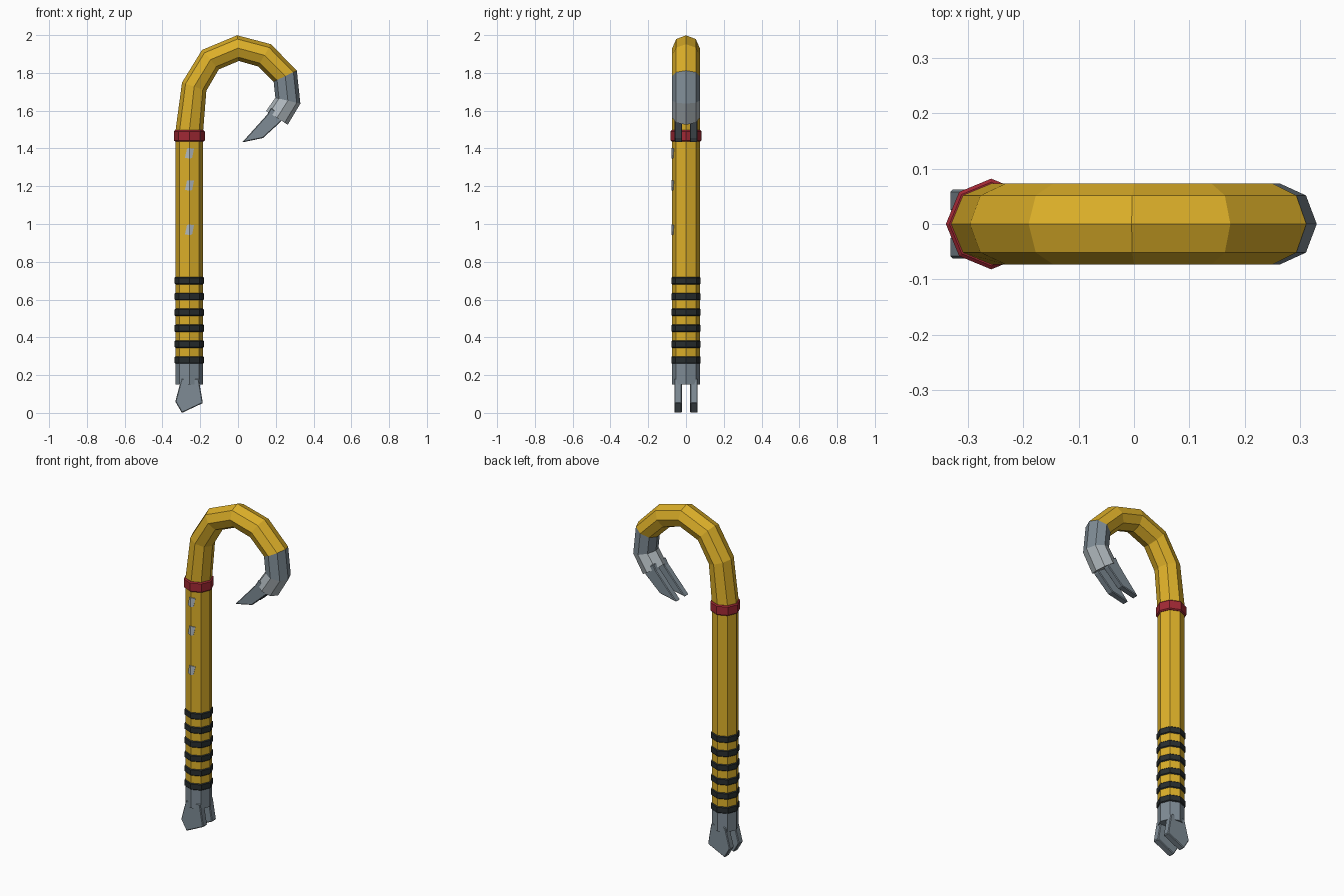
import bpy, bmesh, math
from mathutils import Vector

if "Cube" in bpy.data.objects:
    bpy.data.objects.remove(bpy.data.objects["Cube"], do_unlink=True)

CX, R = -0.258, 0.073          # shaft axis and radius


def material(name, rgb):
    m = bpy.data.materials.new(name)
    m.use_nodes = True
    m.diffuse_color = (*rgb, 1)
    m.node_tree.nodes["Principled BSDF"].inputs["Base Color"].default_value = (*rgb, 1)
    return m


YELLOW = material("yellow paint", (0.72, 0.43, 0.022))
STEEL = material("steel", (0.21, 0.26, 0.30))
BARE = material("bare light steel", (0.44, 0.49, 0.52))
BLACK = material("black rubber", (0.021, 0.027, 0.028))
RED = material("red paint", (0.36, 0.022, 0.035))


def finish(name, bm, mats, bevel=0):
    bmesh.ops.recalc_face_normals(bm, faces=bm.faces)
    mesh = bpy.data.meshes.new(name)
    bm.to_mesh(mesh)
    bm.free()
    ob = bpy.data.objects.new(name, mesh)
    bpy.context.collection.objects.link(ob)
    for m in mats:
        mesh.materials.append(m)
    if bevel:
        mod = ob.modifiers.new("chamfer", "BEVEL")
        mod.width, mod.segments = bevel, 1
        mod.limit_method, mod.angle_limit = "ANGLE", math.radians(60)
    return ob


# Octagonal bar: straight shaft, then the hook, swept along a path
path = [Vector((x, 0, z)) for x, z in [
    (CX, 0.15), (CX, 0.265), (CX, 1.49), (-0.232, 1.727), (-0.146, 1.87), (0, 1.931),
    (0.14, 1.893), (0.25, 1.783), (0.264, 1.653), (0.206, 1.562)]]
segment_colour = [1] + [0] * 6 + [1, 2]
bm = bmesh.new()
rings = []
for i, c in enumerate(path):
    before = (c - path[i - 1]).normalized() if i else Vector()
    after = (path[i + 1] - c).normalized() if i + 1 < len(path) else Vector()
    t = (before + after).normalized()
    u = Vector((t.z, 0, -t.x))
    r = R if i < 3 else 0.068
    rings.append([bm.verts.new(c + u * r * math.cos(a) + Vector((0, R * math.sin(a), 0)))
                  for a in (k * math.pi / 4 for k in range(8))])
for lower, upper, colour in zip(rings, rings[1:], segment_colour):
    for k in range(8):
        n = (k + 1) % 8
        bm.faces.new((lower[k], lower[n], upper[n], upper[k])).material_index = colour
bm.faces.new(rings[0]).material_index = 1
bm.faces.new(rings[-1]).material_index = 2
finish("bar", bm, [YELLOW, STEEL, BARE])


# Octagonal sleeves around the shaft
def sleeve(name, z, radius, height, mat):
    bm = bmesh.new()
    bmesh.ops.create_cone(bm, cap_ends=True, segments=8, radius1=radius, radius2=radius, depth=height)
    bmesh.ops.translate(bm, verts=bm.verts, vec=(CX, 0, z))
    finish(name, bm, [mat], 0.006)


sleeve("collar", 1.467, 0.082, 0.06, RED)
for i in range(6):
    sleeve(f"grip_band_{i + 1}", 0.28 + i * 0.084, 0.078, 0.042, BLACK)


# Paired prongs: a side outline extruded across y
def prongs(name, outline, inner, outer):
    for side, s in (("left", 1), ("right", -1)):
        bm = bmesh.new()
        face = bm.faces.new([bm.verts.new((x, s * inner, z)) for x, z in outline])
        new = bmesh.ops.extrude_face_region(bm, geom=[face])["geom"]
        bmesh.ops.translate(bm, vec=(0, s * (outer - inner), 0),
                            verts=[v for v in new if isinstance(v, bmesh.types.BMVert)])
        finish(f"{name}_{side}", bm, [STEEL], 0.004)


prongs("foot_prong", [(-0.300, 0.18), (-0.332, 0.06), (-0.297, 0.0), (-0.186, 0.052),
                      (-0.208, 0.18)], 0.022, 0.062)
prongs("hook_prong", [(0.175, 1.615), (0.24, 1.57), (0.225, 1.54), (0.132, 1.455),
                      (0.022, 1.432), (0.155, 1.58)], 0.02, 0.06)

# Paint chips folded over the front edge of the shaft
chip = [(-0.022, -0.025), (0, -0.028), (0.014, -0.026), (0.024, 0.024), (0, 0.027), (-0.011, 0.025)]
for i, z in enumerate((0.97, 1.205, 1.375)):
    bm = bmesh.new()
    v = [bm.verts.new((CX + x, 0.414 * abs(x) - R - 0.002, z + h)) for x, h in chip]
    bm.faces.new((v[0], v[1], v[4], v[5]))
    bm.faces.new((v[1], v[2], v[3], v[4]))
    ob = finish(f"paint_chip_{i + 1}", bm, [BARE])
    mod = ob.modifiers.new("thickness", "SOLIDIFY")
    mod.thickness, mod.offset = 0.005, 0
